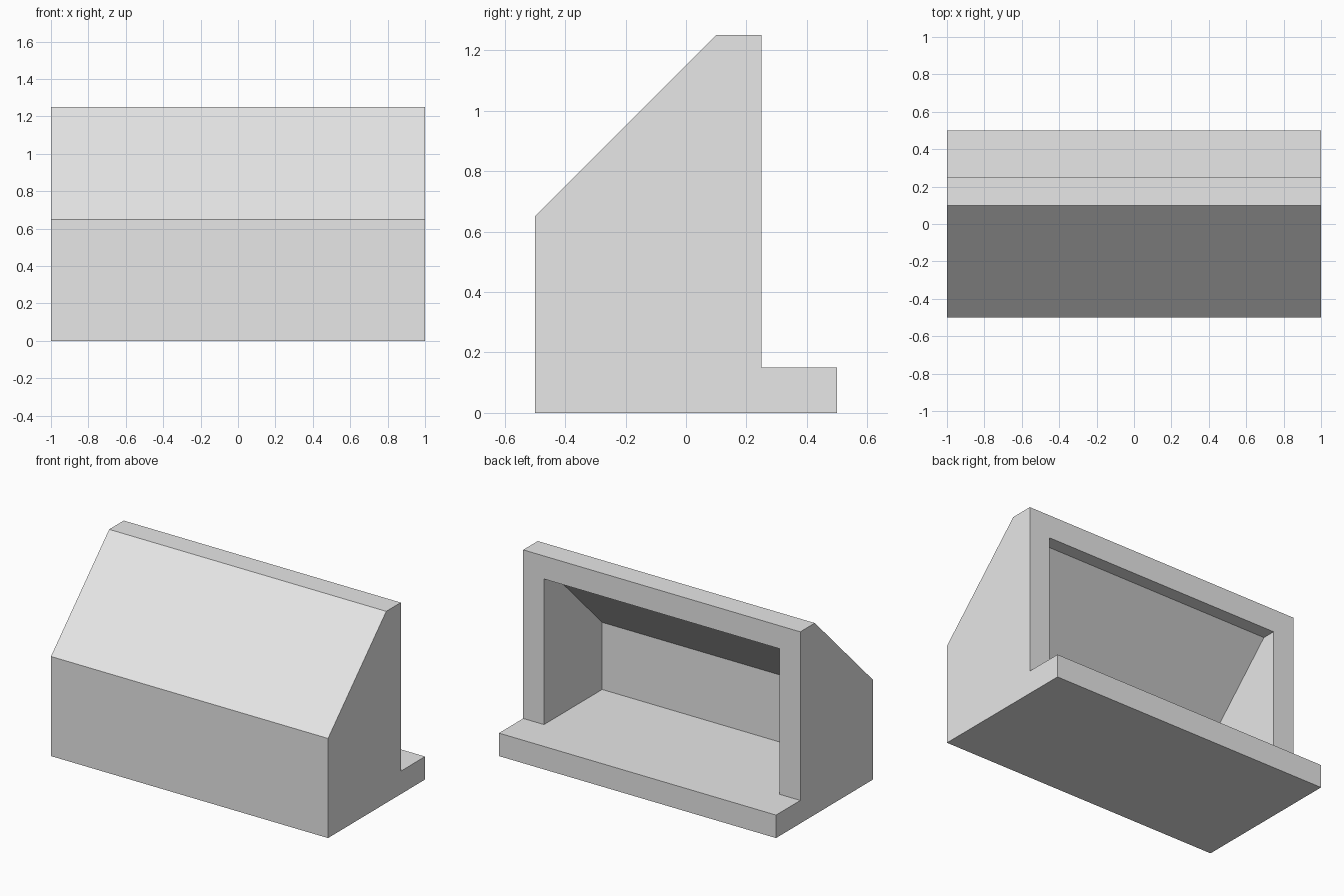
import bpy
import bmesh
from math import sqrt

cube = bpy.data.objects.get("Cube")
if cube:
    bpy.data.objects.remove(cube, do_unlink=True)

# Overall sizes
HALF_W, WALL = 1.0, 0.15
FRONT, BACK, LEDGE = -0.5, 0.25, 0.5
TOP, SHOULDER, RIDGE = 1.25, 0.65, 0.10

# The inner slope runs parallel to the 45 degree roof, one wall thickness in
rise = SHOULDER - FRONT - WALL * sqrt(2)
in_front, ceiling = FRONT + WALL, TOP - WALL

# Side profiles (y, z): outer shell from the ledge round, inner cavity from the sill
outer_profile = [(BACK, WALL), (LEDGE, WALL), (LEDGE, 0), (FRONT, 0),
                 (FRONT, SHOULDER), (RIDGE, TOP), (BACK, TOP)]
inner_profile = [(in_front, WALL), (in_front, in_front + rise),
                 (ceiling - rise, ceiling), (BACK, ceiling), (BACK, WALL)]

bm = bmesh.new()


def side_rings(profile, half):
    """Place a profile at both ends and close each end with a face."""
    rings = [[bm.verts.new((x, y, z)) for y, z in profile] for x in (-half, half)]
    for ring in rings:
        bm.faces.new(ring)
    return rings


def span(rings, first, last):
    """Bridge consecutive profile edges from one end to the other."""
    left, right = rings
    for i in range(first, last):
        bm.faces.new((left[i], left[i + 1], right[i + 1], right[i]))


outer = side_rings(outer_profile, HALF_W)
inner = side_rings(inner_profile, HALF_W - WALL)

# Ledge edge, underside, front, slope and top; then inner front, slope and ceiling
span(outer, 1, 6)
span(inner, 0, 3)

# Floor continuing onto the ledge, and the frame around the rear opening
(o0, o1), (i0, i1) = outer, inner
bm.faces.new((o0[1], o1[1], o1[0], i1[4], i1[0], i0[0], i0[4], o0[0]))
bm.faces.new((o0[0], o0[6], o1[6], o1[0], i1[4], i1[3], i0[3], i0[4]))
bmesh.ops.recalc_face_normals(bm, faces=bm.faces[:])

mesh = bpy.data.meshes.new("sloped_housing")
bm.to_mesh(mesh)
bm.free()
housing = bpy.data.objects.new("sloped_housing", mesh)
bpy.context.collection.objects.link(housing)

# Plain grey finish
grey = bpy.data.materials.new("light_grey")
grey.use_nodes = True
colour = (0.8, 0.8, 0.8, 1.0)
grey.diffuse_color = colour
for node in grey.node_tree.nodes:
    if node.type == "BSDF_PRINCIPLED":
        node.inputs["Base Color"].default_value = colour
mesh.materials.append(grey)
